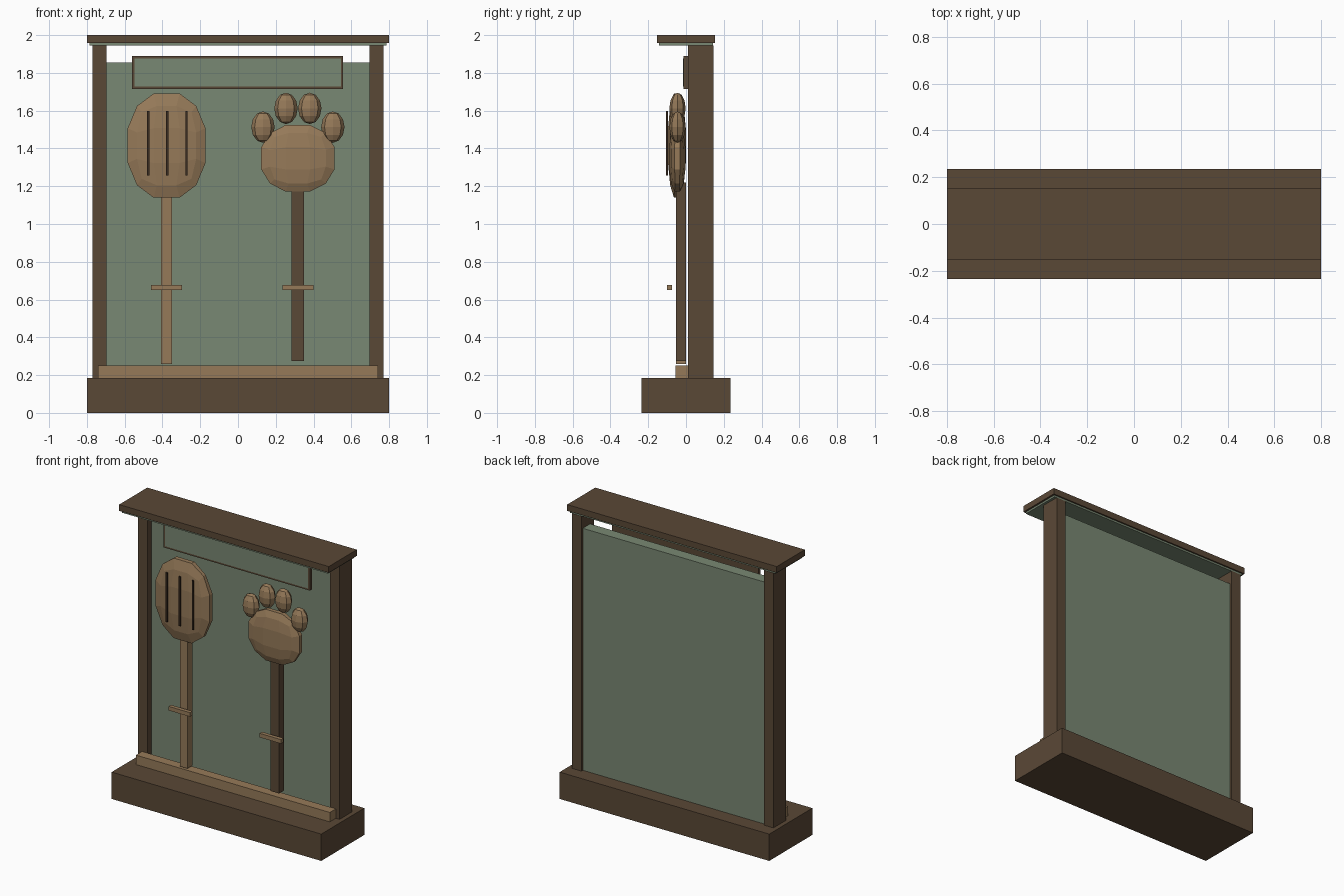
import bpy, bmesh
from mathutils import Vector

if "Cube" in bpy.data.objects:
    bpy.data.objects.remove(bpy.data.objects["Cube"])


def srgb(r, g, b):
    lin = lambda c: ((c / 255 + 0.055) / 1.055) ** 2.4 if c > 10 else c / 255 / 12.92
    return (lin(r), lin(g), lin(b), 1)


def material(name, rgb):
    m = bpy.data.materials.new(name)
    m.diffuse_color = srgb(*rgb)
    m.use_nodes = True
    m.node_tree.nodes["Principled BSDF"].inputs["Base Color"].default_value = m.diffuse_color
    return m


BROWN = material("dark_wood", (90, 72, 54))
TAN = material("light_wood", (150, 122, 89))
GREEN = material("sage_green", (121, 136, 115))
DARK = material("slot_dark", (58, 44, 33))


def finish(name, bm, mat):
    bmesh.ops.recalc_face_normals(bm, faces=bm.faces)
    me = bpy.data.meshes.new(name)
    bm.to_mesh(me)
    bm.free()
    me.materials.append(mat)
    ob = bpy.data.objects.new(name, me)
    bpy.context.collection.objects.link(ob)
    return ob


def box(name, mat, x, y, z):
    """Box from (min, max) ranges on each axis."""
    bm = bmesh.new()
    bmesh.ops.create_cube(bm, size=1)
    for v in bm.verts:
        v.co = [r[0] + (c + 0.5) * (r[1] - r[0]) for c, r in zip(v.co, (x, y, z))]
    return finish(name, bm, mat)


def blob(name, mat, centre, radii):
    """Low-poly ellipsoid made from a 3x3 gridded cube pushed to a sphere."""
    bm = bmesh.new()
    bmesh.ops.create_cube(bm, size=2)
    bmesh.ops.subdivide_edges(bm, edges=bm.edges[:], cuts=2, use_grid_fill=True)
    for v in bm.verts:
        n = v.co.normalized() / 0.9045
        v.co = Vector(c + a * r for c, a, r in zip(centre, n, radii))
    return finish(name, bm, mat)


def toe(name, mat, centre, radii):
    """Small faceted ellipsoid with its poles up and down."""
    bm = bmesh.new()
    bmesh.ops.create_uvsphere(bm, u_segments=8, v_segments=6, radius=1)
    for v in bm.verts:
        v.co = Vector(c + a * r for c, a, r in zip(centre, v.co, radii))
    return finish(name, bm, mat)


# Base, roof and the green board under the roof
box("base", BROWN, (-0.8, 0.8), (-0.235, 0.235), (0, 0.185))
box("roof", BROWN, (-0.8, 0.8), (-0.153, 0.153), (1.957, 2.0))
box("roof_lining", GREEN, (-0.787, 0.787), (-0.143, 0.143), (1.944, 1.957))

# Posts on both sides and the back panel between them
for side, s in (("left", -1), ("right", 1)):
    box(side + "_post", BROWN, sorted((s * 0.697, s * 0.769)), (0.01, 0.145), (0.185, 1.944))
box("back_panel", GREEN, (-0.7, 0.7), (0.05, 0.13), (0.185, 1.855))

# Front rail and blank sign
box("front_rail", TAN, (-0.74, 0.74), (-0.056, 0.01), (0.185, 0.25))
box("sign_board", BROWN, (-0.56, 0.557), (-0.012, 0.01), (1.715, 1.89))
box("sign_face", GREEN, (-0.547, 0.544), (-0.016, -0.011), (1.728, 1.877))

# Spatula: handle, head and three slots
SX = -0.378
box("spatula_handle", TAN, (SX - 0.029, SX + 0.029), (-0.052, 0), (0.26, 1.2))
blob("spatula_head", TAN, (SX, -0.048, 1.415), (0.206, 0.047, 0.276))
for i in (-1, 0, 1):
    x = SX + 0.004 + i * 0.101
    box("spatula_slot", DARK, (x - 0.006, x + 0.006), (-0.105, -0.096), (1.257, 1.597))

# Paw-shaped tool: handle, pad and four toes
PX = 0.317
box("paw_handle", BROWN, (PX - 0.033, PX + 0.033), (-0.052, 0), (0.275, 1.22))
blob("paw_pad", TAN, (PX, -0.046, 1.348), (0.194, 0.043, 0.176))
for dx, z in ((-0.185, 1.513), (-0.063, 1.612), (0.063, 1.612), (0.185, 1.513)):
    toe("paw_toe", TAN, (PX + dx, -0.045, z), (0.062, 0.043, 0.083))

# Pegs in front of the handles
for x in (SX, PX):
    box("handle_peg", TAN, (x - 0.082, x + 0.082), (-0.1, -0.073), (0.65, 0.678))
